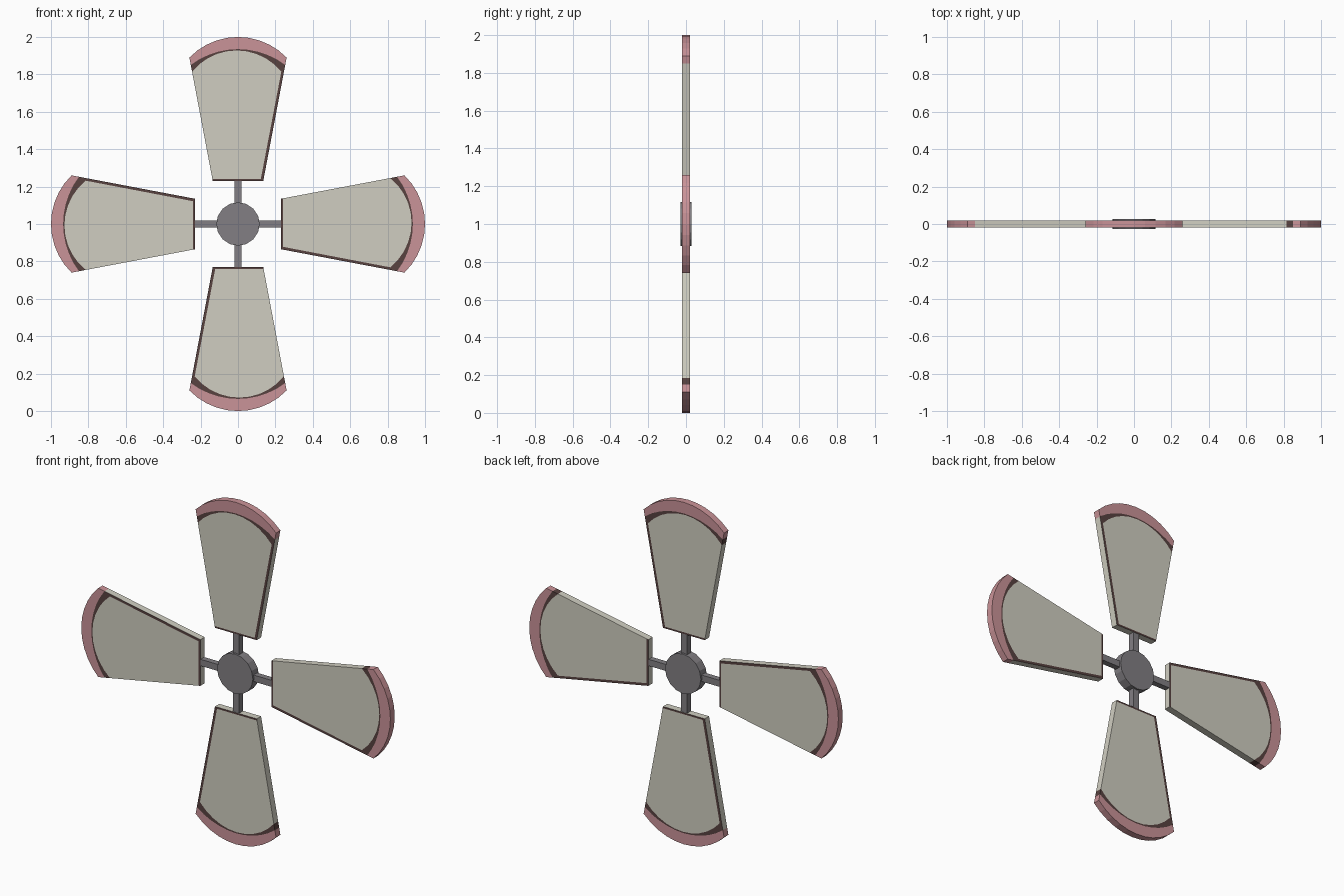
import bpy, bmesh, math
from mathutils import Matrix, Vector

if "Cube" in bpy.data.objects:
    bpy.data.objects.remove(bpy.data.objects["Cube"])


def material(name, rgb):
    m = bpy.data.materials.new(name)
    lin = [((c / 255 + 0.055) / 1.055) ** 2.4 for c in rgb]
    m.diffuse_color = (*lin, 1)
    m.use_nodes = True
    m.node_tree.nodes["Principled BSDF"].inputs["Base Color"].default_value = m.diffuse_color
    return m


CREAM = material("cream", (208, 206, 193))
PINK = material("pink", (202, 147, 152))
BROWN = material("dark brown", (88, 66, 64))
GREY = material("grey", (130, 127, 131))


def half_width(r):
    return 0.135 + 0.1894 * (r - 0.23)


def arc(w, r, sag, n=10):
    """Arc from (-w, r) to (w, r) rising by sag."""
    rad = (w * w + sag * sag) / (2 * sag)
    a = math.asin(w / rad)
    return [(rad * math.sin(-a + 2 * a * i / n),
             r + sag - rad + rad * math.cos(-a + 2 * a * i / n)) for i in range(n + 1)]


def finish(bm, name, mats):
    bmesh.ops.recalc_face_normals(bm, faces=bm.faces)
    me = bpy.data.meshes.new(name)
    bm.to_mesh(me)
    bm.free()
    for m in mats:
        me.materials.append(m)
    ob = bpy.data.objects.new(name, me)
    bpy.context.collection.objects.link(ob)
    return ob


# Blade: cream panel, brown edging, pink tip, as one slab
def blade_mesh(name, turn):
    bm = bmesh.new()
    T = 0.02
    verts = {}

    def v(p):
        k = (round(p[0], 5), round(p[1], 5))
        if k not in verts:
            verts[k] = bm.verts.new((k[0], -T, k[1]))
        return verts[k]

    def face(pts, mat):
        f = bm.faces.new([v(p) for p in pts])
        f.material_index = mat

    outer = arc(0.26, 0.89, 0.11)
    tip_in = arc(half_width(0.85), 0.85, 0.085)
    w = half_width(0.815)
    panel_top = [(x - 0.007 * (x + w) / w, z) for x, z in arc(w, 0.815, 0.113)]
    root_l, root_r = (-0.135, 0.23), (0.135, 0.23)
    in_l, in_r = (-half_width(0.24), 0.24), (half_width(0.24) - 0.015, 0.24)
    face([in_l, in_r] + panel_top[::-1], 0)
    for i in range(10):
        face([panel_top[i], panel_top[i + 1], tip_in[i + 1], tip_in[i]], 2)
        face([tip_in[i], tip_in[i + 1], outer[i + 1], outer[i]], 1)
    face([root_l, root_r, in_r, in_l], 2)
    face([root_r, tip_in[-1], panel_top[-1], in_r], 2)

    res = bmesh.ops.extrude_face_region(bm, geom=bm.faces[:], use_keep_orig=True)
    for g in res["geom"]:
        if isinstance(g, bmesh.types.BMVert):
            g.co.y = T
    # rim colour follows the distance from the hub
    for f in bm.faces:
        ys = [q.co.y for q in f.verts]
        if max(ys) - min(ys) > T:
            r = f.calc_center_median().z
            f.material_index = 1 if r > 0.84 else 2 if r > 0.82 else 0
    bmesh.ops.transform(bm, verts=bm.verts, matrix=Matrix.Translation((0, 0, 1))
                        @ Matrix.Rotation(turn, 4, 'Y'))
    return finish(bm, name, [CREAM, PINK, BROWN])


for k, side in enumerate(("top", "right", "bottom", "left")):
    turn = k * math.pi / 2
    blade_mesh(side + "_blade", turn)
    # Spoke between hub and blade
    bm = bmesh.new()
    bmesh.ops.create_cube(bm, size=1, matrix=Matrix.Translation((0, 0, 1))
                          @ Matrix.Rotation(turn, 4, 'Y')
                          @ Matrix.Translation((0, 0, 0.165))
                          @ Matrix.Diagonal((0.038, 0.034, 0.14, 1)))
    finish(bm, side + "_spoke", [GREY])

# Hub disc
bm = bmesh.new()
bmesh.ops.create_cone(bm, cap_ends=True, segments=16, radius1=0.116, radius2=0.116,
                      depth=0.056, matrix=Matrix.Translation((0, 0, 1))
                      @ Matrix.Rotation(math.pi / 2, 4, 'X'))
finish(bm, "hub", [GREY])
